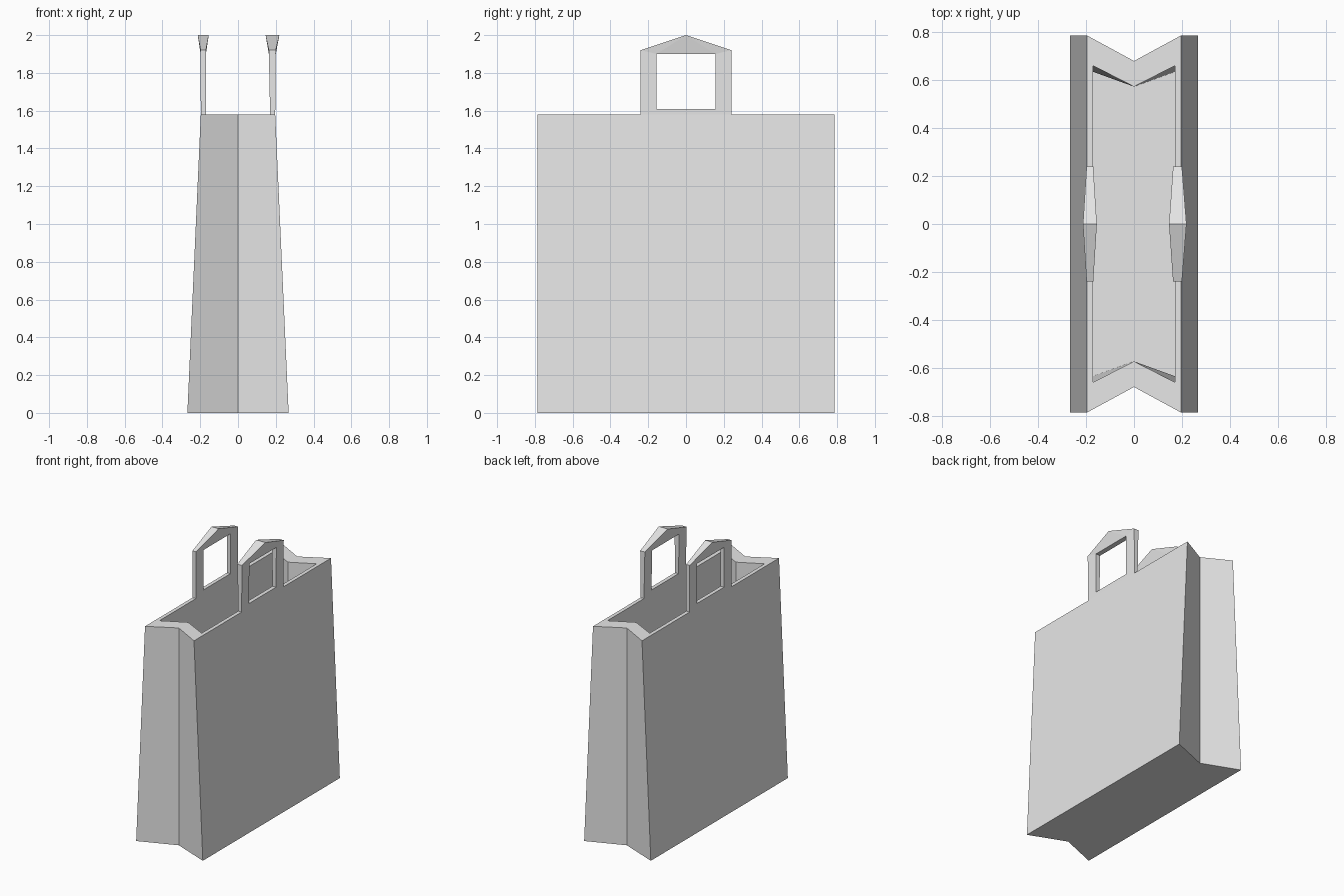
import bpy
import bmesh

cube = bpy.data.objects.get("Cube")
if cube:
    bpy.data.objects.remove(cube, do_unlink=True)

paper = bpy.data.materials.new("light_grey_paper")
paper.use_nodes = True
colour = (0.8, 0.8, 0.8, 1)
paper.diffuse_color = colour
paper.node_tree.nodes["Principled BSDF"].inputs["Base Color"].default_value = colour

RIM = 1.58


def finish(name, bm):
    bmesh.ops.recalc_face_normals(bm, faces=bm.faces)
    mesh = bpy.data.meshes.new(name)
    bm.to_mesh(mesh)
    bm.free()
    mesh.materials.append(paper)
    obj = bpy.data.objects.new(name, mesh)
    bpy.context.collection.objects.link(obj)
    return obj


def bridge(bm, a, b):
    """Join two equal closed loops of vertices with quads."""
    n = len(a)
    for i in range(n):
        j = (i + 1) % n
        bm.faces.new((a[i], a[j], b[j], b[i]))


def gusset_ring(bm, x, y, notch, z):
    """Rectangle whose two short ends fold inwards at the middle."""
    outline = [(x, -y), (x, y), (0, notch), (-x, y), (-x, -y), (0, -notch)]
    return [bm.verts.new((px, py, z)) for px, py in outline]


# Bag: tapered outer shell, thick rim, hollow inside with a floor
bm = bmesh.new()
rings = [
    gusset_ring(bm, 0.268, 0.787, 0.68, 0),
    gusset_ring(bm, 0.197, 0.787, 0.68, RIM),
    gusset_ring(bm, 0.17, 0.66, 0.573, RIM),
    gusset_ring(bm, 0.24, 0.66, 0.573, 0.03),
]
for lower, upper in zip(rings, rings[1:]):
    bridge(bm, lower, upper)
for ring in (rings[0], rings[-1]):
    # Split each end cap along the fold line
    bm.faces.new((ring[0], ring[1], ring[2], ring[5]))
    bm.faces.new((ring[2], ring[3], ring[4], ring[5]))
finish("bag_body", bm)


# Handles: square loop with a flared, pointed top
def handle(name, side, base, shoulder, peak):
    """base, shoulder and peak give the (inner, outer) distance from the middle."""
    bm = bmesh.new()
    frame = [(-0.24, RIM), (0.24, RIM), (0.24, 1.92), (0, 2.0), (-0.24, 1.92)]
    hole = [(-0.155, 1.61), (0.155, 1.61), (0.155, 1.9), (-0.155, 1.9)]
    loops = []
    for layer in (0, 1):
        def point(y, z):
            t = (z - RIM) / (1.92 - RIM)
            x = base[layer] + (shoulder[layer] - base[layer]) * t
            if y == 0:
                x = peak[layer]
            return bm.verts.new((side * x, y, z))
        f = [point(*p) for p in frame]
        h = [point(*p) for p in hole]
        loops.append((f, h))
        # Bottom bar, legs, then the folded top
        for face in ((f[0], f[1], h[1], h[0]),
                     (f[1], f[2], h[2], h[1]),
                     (f[4], f[0], h[0], h[3]),
                     (f[2], f[3], h[2]),
                     (f[3], h[3], h[2]),
                     (f[3], f[4], h[3])):
            bm.faces.new(face)
    for a, b in zip(*loops):
        bridge(bm, a, b)
    finish(name, bm)


handle("left_handle", 1, (0.17, 0.197), (0.163, 0.2), (0.146, 0.219))
handle("right_handle", -1, (0.17, 0.197), (0.17, 0.198), (0.155, 0.213))
